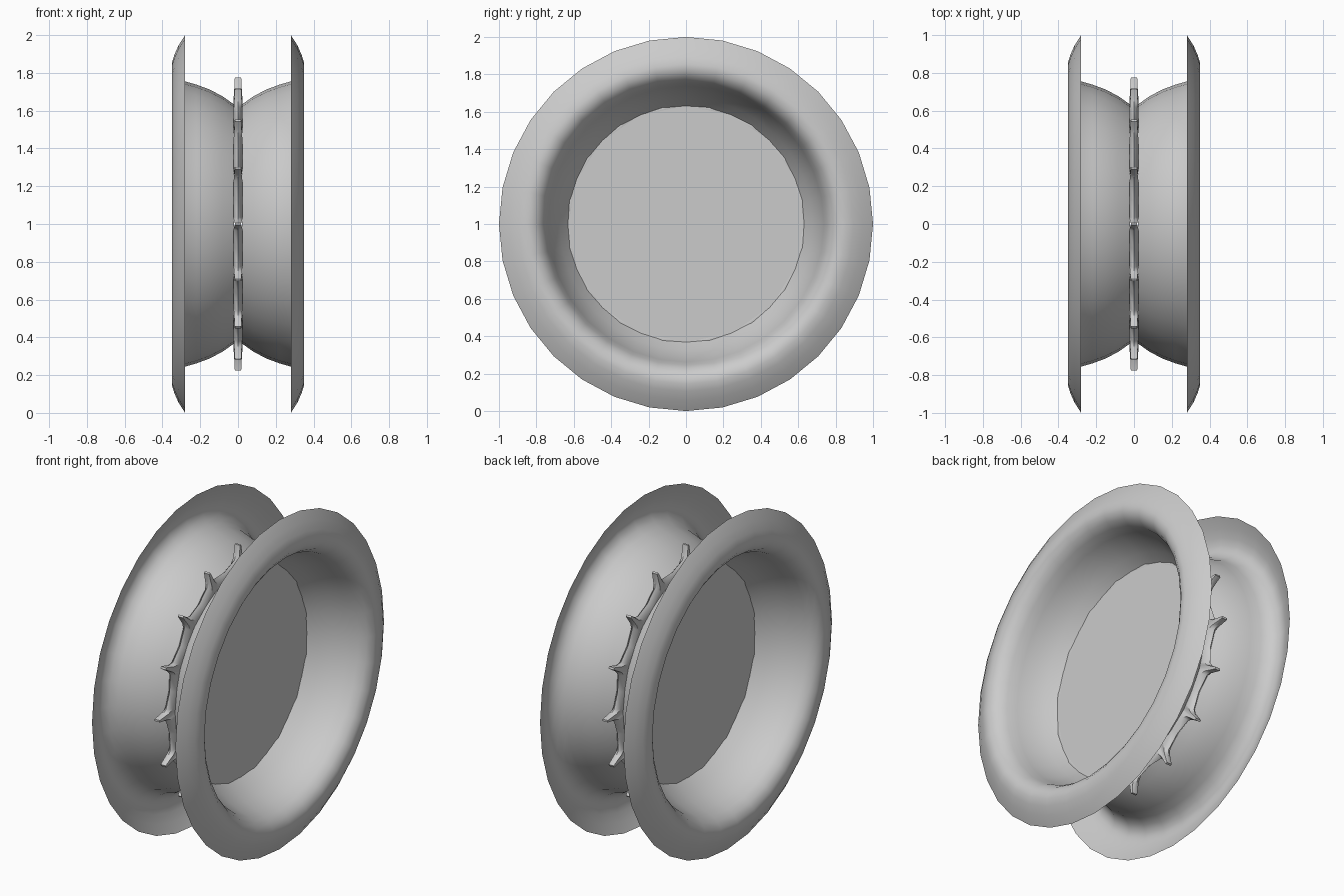
import bpy, bmesh, math

cube = bpy.data.objects.get("Cube")
if cube:
    bpy.data.objects.remove(cube, do_unlink=True)

grey = bpy.data.materials.new("pale_grey")
grey.use_nodes = True
grey.diffuse_color = (0.6, 0.6, 0.6, 1)
grey.node_tree.nodes["Principled BSDF"].inputs["Base Color"].default_value = (0.6, 0.6, 0.6, 1)

SIDES = 32
TEETH = 16
CENTRE = 1.0


def ring(bm, x, radius):
    """Circle of vertices around the x axle."""
    step = math.tau / SIDES
    return [bm.verts.new((x, radius * math.cos(i * step), CENTRE + radius * math.sin(i * step)))
            for i in range(SIDES)]


def bridge(bm, a, b):
    n = len(a)
    for i in range(n):
        j = (i + 1) % n
        bm.faces.new((a[i], a[j], b[j], b[i]))


def finish(name, bm, angle=45):
    bmesh.ops.recalc_face_normals(bm, faces=bm.faces)
    mesh = bpy.data.meshes.new(name)
    bm.to_mesh(mesh)
    bm.free()
    obj = bpy.data.objects.new(name, mesh)
    bpy.context.collection.objects.link(obj)
    mesh.materials.append(grey)
    bpy.ops.object.select_all(action="DESELECT")
    obj.select_set(True)
    bpy.context.view_layer.objects.active = obj
    bpy.ops.object.shade_smooth_by_angle(angle=math.radians(angle))
    return obj


# Flared thin dishes: rolled rim, rounded throat, curved bowl, flat floor
profile = [(0.28, 1.0), (0.315, 0.945), (0.337, 0.895), (0.35, 0.855), (0.345, 0.815),
           (0.32, 0.78), (0.28, 0.755), (0.22, 0.738), (0.15, 0.712), (0.08, 0.675),
           (0.02, 0.632)]
for name, side in (("left_dish", 1), ("right_dish", -1)):
    bm = bmesh.new()
    rings = [ring(bm, side * x, r) for x, r in profile]
    for a, b in zip(rings, rings[1:]):
        bridge(bm, a, b)
    bm.faces.new(rings[-1])
    finish(name, bm)

# Toothed centre wheel: scooped valleys between narrow blunt tips
tooth = [(-0.13, 0.692, 0.024), (-0.06, 0.725, 0.021), (-0.02, 0.775, 0.017),
         (0.02, 0.775, 0.017), (0.06, 0.725, 0.021), (0.13, 0.692, 0.024),
         (0.5, 0.668, 0.025)]
bm = bmesh.new()
loops = [[] for _ in range(5)]
for t in range(TEETH):
    for part, radius, half in tooth:
        a = (t + part) * math.tau / TEETH
        # Cross-section runs from one side, over the rounded edge, to the other
        section = [(-half * 0.8, 0.62), (-half, radius - 0.03), (0, radius),
                   (half, radius - 0.03), (half * 0.8, 0.62)]
        if radius > 0.77:
            section[1], section[3] = (-half, radius), (half, radius)
        for loop, (x, r) in zip(loops, section):
            loop.append(bm.verts.new((x, r * math.cos(a), CENTRE + r * math.sin(a))))
for a, b in zip(loops, loops[1:]):
    bridge(bm, a, b)
finish("toothed_wheel", bm, 50)
